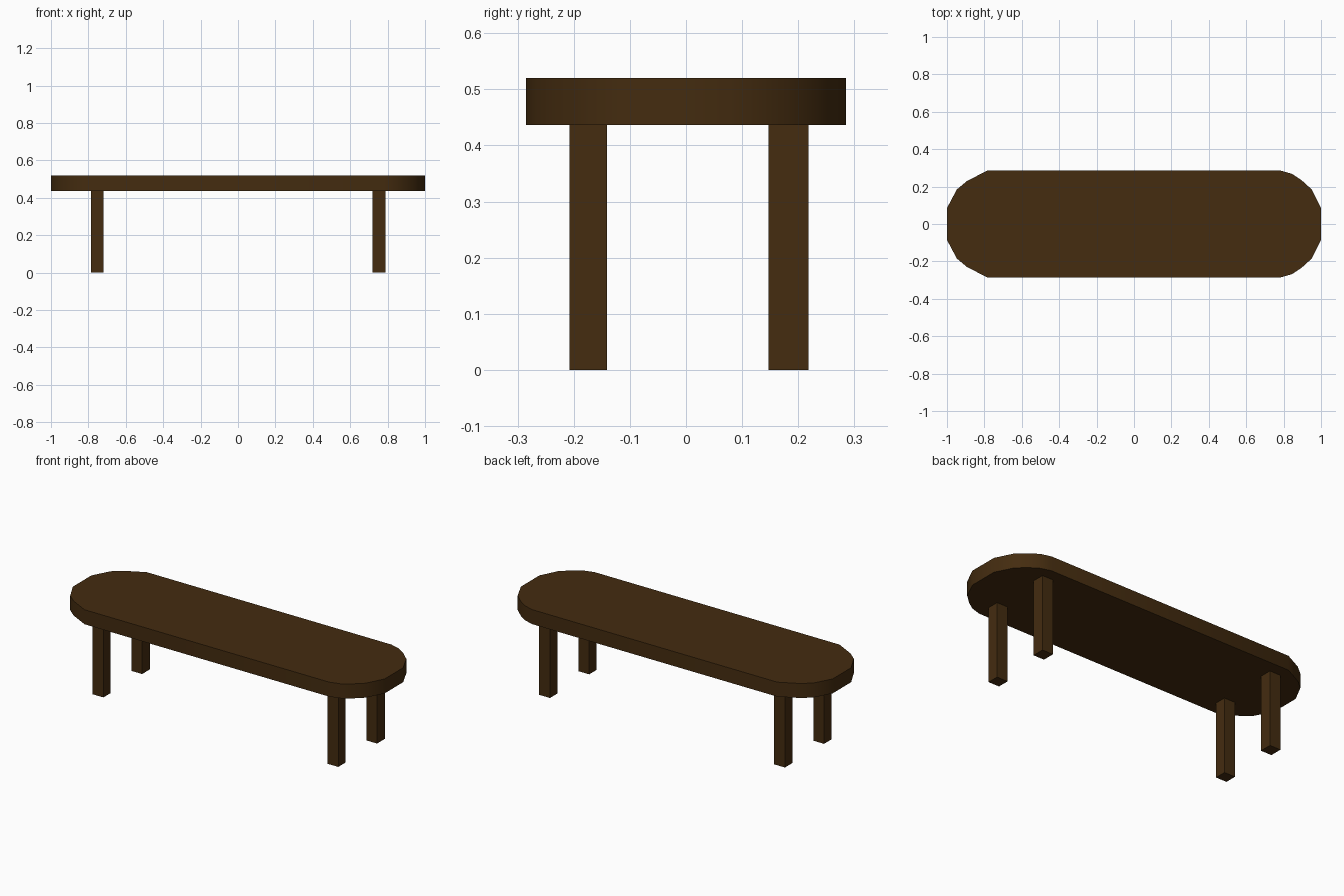
import bpy, bmesh, math

if "Cube" in bpy.data.objects:
    bpy.data.objects.remove(bpy.data.objects["Cube"])

wood = bpy.data.materials.new("dark_wood")
wood.diffuse_color = (0.058, 0.025, 0.005, 1)
wood.use_nodes = True
wood.node_tree.nodes["Principled BSDF"].inputs["Base Color"].default_value = wood.diffuse_color

SEAT_BOTTOM, SEAT_TOP = 0.436, 0.52


def prism(name, outline, z0, z1):
    """Extrude a counter-clockwise outline from z0 up to z1."""
    bm = bmesh.new()
    base = bm.faces.new([bm.verts.new((x, y, z0)) for x, y in outline])
    top = bmesh.ops.extrude_face_region(bm, geom=[base], use_keep_orig=True)
    verts = [v for v in top["geom"] if isinstance(v, bmesh.types.BMVert)]
    bmesh.ops.translate(bm, verts=verts, vec=(0, 0, z1 - z0))
    bmesh.ops.recalc_face_normals(bm, faces=bm.faces)
    mesh = bpy.data.meshes.new(name)
    bm.to_mesh(mesh)
    bm.free()
    mesh.materials.append(wood)
    obj = bpy.data.objects.new(name, mesh)
    bpy.context.collection.objects.link(obj)
    return obj


# Seat: long slab with faceted rounded ends (the left end has one facet fewer)
right_end = [(1.0, 0.085), (0.95, 0.185), (0.895, 0.235), (0.845, 0.268), (0.785, 0.285)]
left_end = [(-0.785, 0.285), (-0.893, 0.23), (-0.947, 0.185), (-1.0, 0.085)]
back_half = right_end + left_end
front_half = [(x, -y) for x, y in reversed(back_half)]
seat = prism("seat", back_half + front_half, SEAT_BOTTOM, SEAT_TOP)

# Soft shading around the rim, sharp top and bottom edges
bpy.context.view_layer.objects.active = seat
seat.select_set(True)
bpy.ops.object.shade_smooth_by_angle(angle=math.radians(40))

# Legs: four square posts
for side, x0 in (("left", -0.787), ("right", 0.72)):
    for end, y0, y1 in (("front", -0.208, -0.141), ("back", 0.147, 0.218)):
        x1 = x0 + 0.069
        prism(f"{end}_{side}_leg", [(x0, y0), (x1, y0), (x1, y1), (x0, y1)],
              0, SEAT_BOTTOM)
